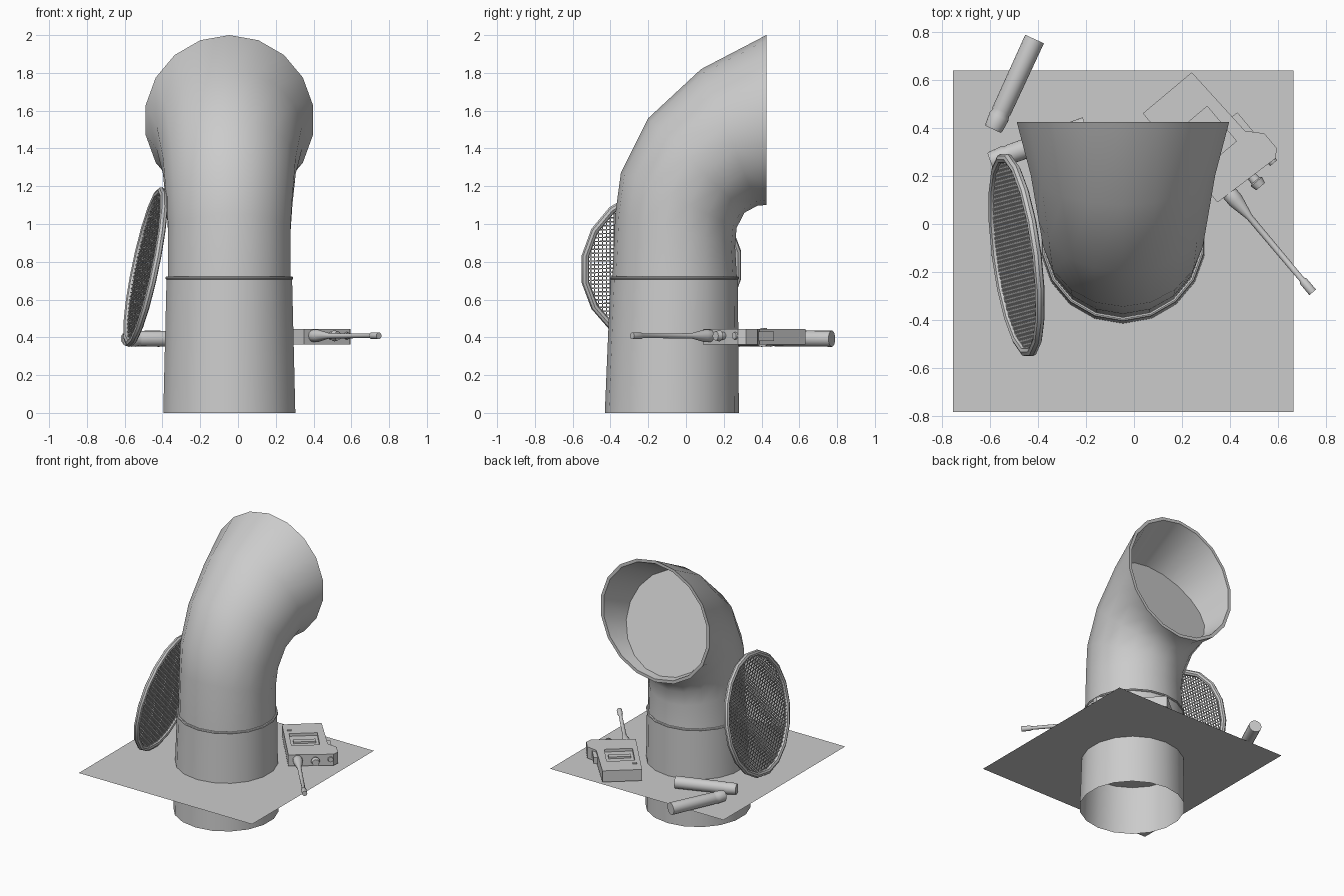
import bpy, bmesh, math
from mathutils import Vector, Matrix

if "Cube" in bpy.data.objects:
    bpy.data.objects.remove(bpy.data.objects["Cube"])

N = 18
CX = -0.046
PZ = 0.35          # deck plate height


def finish(name, bm, smooth=True, mat=None):
    bmesh.ops.recalc_face_normals(bm, faces=bm.faces)
    me = bpy.data.meshes.new(name)
    bm.to_mesh(me)
    bm.free()
    ob = bpy.data.objects.new(name, me)
    bpy.context.collection.objects.link(ob)
    if mat:
        ob.matrix_world = mat
    if smooth:
        bpy.ops.object.select_all(action='DESELECT')
        ob.select_set(True)
        bpy.context.view_layer.objects.active = ob
        bpy.ops.object.shade_smooth_by_angle(angle=math.radians(40))
    return ob


def loft(name, rings, caps=(False, False), closed=False, mat=None):
    bm = bmesh.new()
    vr = [[bm.verts.new(p) for p in r] for r in rings]
    pairs = list(zip(vr, vr[1:])) + ([(vr[-1], vr[0])] if closed else [])
    for a, b in pairs:
        n = len(a)
        for i in range(n):
            bm.faces.new((a[i], a[(i + 1) % n], b[(i + 1) % n], b[i]))
    if caps[0]:
        bm.faces.new(vr[0])
    if caps[1]:
        bm.faces.new(vr[-1])
    return finish(name, bm, mat=mat)


def section(oy, oz, iy, iz, k=1.0):
    """Round pipe section between an outer-bend and an inner-bend point."""
    o, i = Vector((CX, oy, oz)), Vector((CX, iy, iz))
    c, d = (o + i) / 2, (o - i) / 2 * k
    x = Vector((d.length, 0, 0))
    return [c + d * math.cos(t) + x * math.sin(t)
            for t in (2 * math.pi * j / N for j in range(N))]


def lathe(name, start, direction, profile, n=16):
    """Turned part: profile is (distance, radius) along direction."""
    m = Matrix.Translation(start) @ Vector(direction).to_track_quat('Z', 'Y').to_matrix().to_4x4()
    rings = [[(r * math.cos(2 * math.pi * j / n), r * math.sin(2 * math.pi * j / n), d)
              for j in range(n)] for d, r in profile]
    return loft(name, rings, (True, True), mat=m)


def torus_rings(R, r, n=N, m=8):
    return [[((R + r * math.cos(b)) * math.cos(a), (R + r * math.cos(b)) * math.sin(a), r * math.sin(b))
             for b in (2 * math.pi * k / m for k in range(m))]
            for a in (2 * math.pi * j / n + math.pi / 2 for j in range(n))]


def prism(name, pts, z0, z1, mat=None):
    bm = bmesh.new()
    lo = [bm.verts.new((x, y, z0)) for x, y in pts]
    hi = [bm.verts.new((x, y, z1)) for x, y in pts]
    bm.faces.new(lo)
    bm.faces.new(hi)
    n = len(pts)
    for i in range(n):
        bm.faces.new((lo[i], lo[(i + 1) % n], hi[(i + 1) % n], hi[i]))
    return finish(name, bm, False, mat)


def rect(x0, x1, y0, y1):
    return [(x0, y0), (x1, y0), (x1, y1), (x0, y1)]


# deck plate
bm = bmesh.new()
bm.faces.new([bm.verts.new((x, y, PZ)) for x, y in rect(-0.755, 0.665, -0.785, 0.64)])
finish("deck_plate", bm, False)

# lower pipe
loft("lower_pipe", [section(-0.43, 0, 0.28, 0), section(-0.40, 0.71, 0.275, 0.71)])

# flared elbow with thin lip and inner disc
bend = [(-0.39, 0.71, 0.27, 0.71), (-0.375, 1.05, 0.26, 0.88), (-0.345, 1.27, 0.268, 0.98),
        (-0.2, 1.56, 0.31, 1.06), (0.08, 1.82, 0.38, 1.098), (0.425, 2.0, 0.425, 1.1)]
rings = [section(*s) for s in bend]
rings += [section(*bend[-1], k=0.95), section(*bend[-2], k=0.93)]
loft("elbow_cowl", rings, (False, True))

# collar between the pipes
loft("collar", torus_rings(0.335, 0.009), closed=True,
     mat=Matrix.Translation((CX, -0.062, 0.714)))

# round screen leaning on the pipe
nrm = Vector((1, 0.13, -0.21)).normalized()
ya = Vector((0.21, 0, 1))
ya = (ya - nrm * ya.dot(nrm)).normalized()
xa = ya.cross(nrm)
tilt = Matrix((xa, ya, nrm)).transposed().to_4x4()
tilt = Matrix.Translation((-0.49, -0.13, 0.772)) @ tilt
loft("screen_frame", torus_rings(0.412, 0.02), closed=True, mat=tilt)

# woven wire of the screen
bm = bmesh.new()
w, R, step = 0.003, 0.408, 0.021
for i in range(-19, 20):
    p = i * step
    h = math.sqrt(max(R * R - p * p, 0))
    for sx, sy, cx, cy, z in ((w, h, p, 0, 0.002), (h, w, 0, p, -0.002)):
        m = Matrix.Translation((cx, cy, z)) @ Matrix.Diagonal((2 * sx, 2 * sy, 2 * w, 1))
        bmesh.ops.create_cube(bm, size=1, matrix=m)
finish("screen_mesh", bm, False, tilt)

# two canisters lying on the deck
for k, (a, b) in enumerate((((-0.588, 0.395), (-0.415, 0.772)), ((-0.60, 0.262), (-0.2, 0.405)))):
    d = Vector((b[0] - a[0], b[1] - a[1], 0))
    L = d.length
    lathe(f"canister_{k + 1}", (a[0], a[1], PZ + 0.043), d,
          [(0, 0.036), (0.01, 0.039), (0.06, 0.043), (0.075, 0.038), (0.085, 0.041), (L, 0.043)])

# measuring unit, built in its own turned axes (x = width, y = towards its back)
ang = math.radians(40)
unit = Matrix.Rotation(ang, 4, 'Z')
body = prism("meter_body", [(0.325, -0.155), (0.63, -0.17), (0.66, -0.14), (0.66, -0.06),
                            (0.605, 0.0), (0.592, 0.33), (0.325, 0.33)], 0.362, 0.445, unit)
cutter = prism("window_cutter", rect(0.36, 0.55, -0.01, 0.18), 0.425, 0.5, unit)
cutter.hide_render = True
cutter.hide_viewport = False
cutter.display_type = 'WIRE'
cut = body.modifiers.new("window", 'BOOLEAN')
cut.operation = 'DIFFERENCE'
cut.object = cutter
bpy.context.view_layer.objects.active = body
bpy.ops.object.modifier_apply(modifier="window")
bpy.data.objects.remove(cutter)
prism("meter_display", rect(0.38, 0.53, 0.06, 0.1), 0.42, 0.438, unit)
prism("meter_button", rect(0.35, 0.38, 0.22, 0.24), 0.44, 0.45, unit)
prism("meter_side_latch", rect(0.59, 0.63, -0.05, 0.08), 0.38, 0.43, unit)

# knobs and probe on the unit's front
front = unit @ Vector((0, -1, 0))
for name, u, prof in (("knob_middle", 0.505, [(0, 0.02), (0.03, 0.022), (0.035, 0.03), (0.062, 0.024)]),
                      ("knob_right", 0.61, [(0, 0.022), (0.022, 0.018)]),
                      ("probe", 0.388, [(-0.02, 0.025), (0, 0.033), (0.04, 0.033), (0.13, 0.014),
                                        (0.47, 0.012), (0.48, 0.018), (0.54, 0.018)])):
    lathe(name, unit @ Vector((u, -0.158, 0.408)), front, prof, 12)
